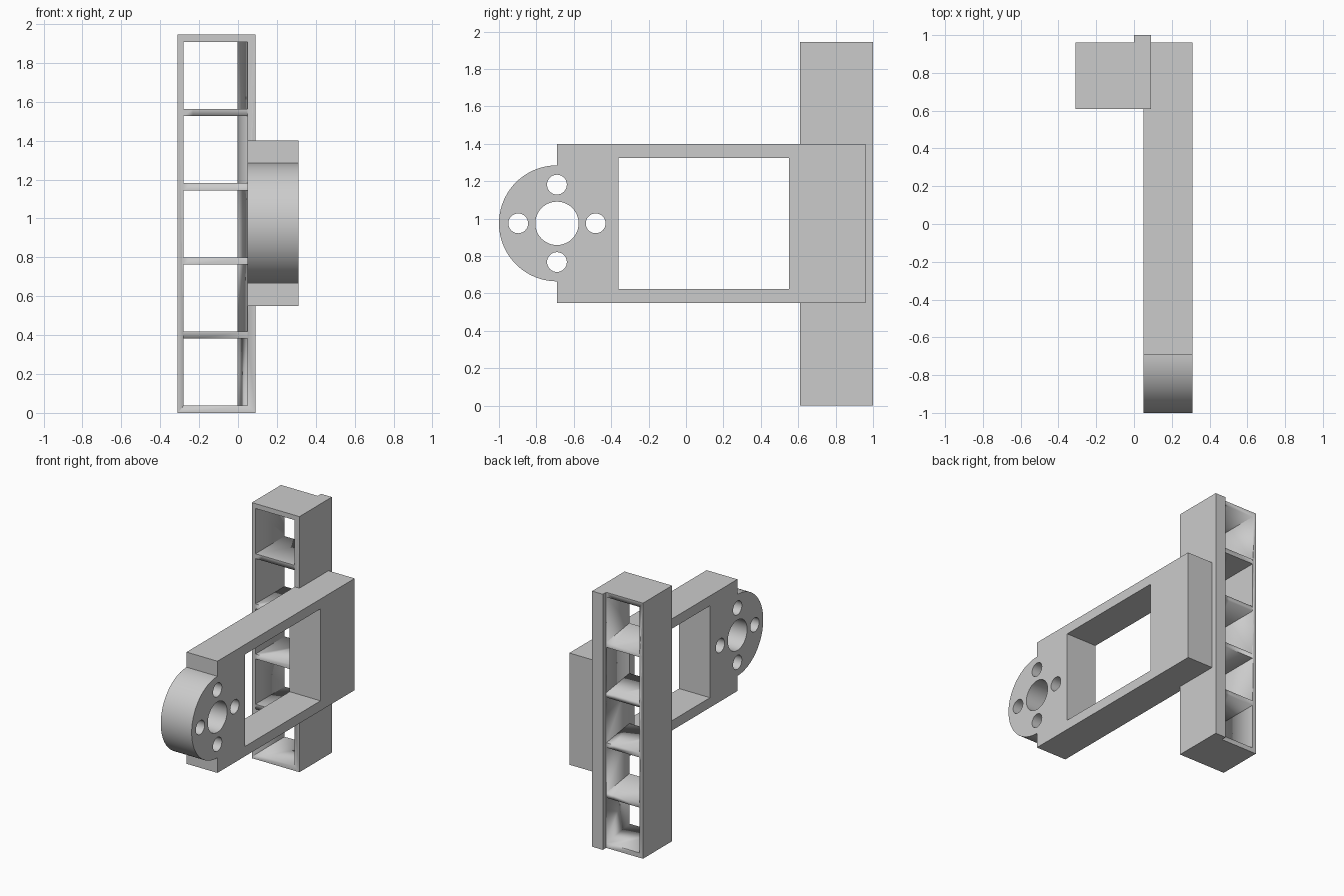
import bpy
from math import sin, cos, pi, radians

if "Cube" in bpy.data.objects:
    bpy.data.objects.remove(bpy.data.objects["Cube"])

grey = bpy.data.materials.new("light_grey")
grey.use_nodes = True
colour = (0.6, 0.6, 0.6, 1)
grey.diffuse_color = colour
grey.node_tree.nodes["Principled BSDF"].inputs["Base Color"].default_value = colour


def arc(cx, cy, r, start=0.0, end=2 * pi, n=48):
    closed = end - start >= 2 * pi
    steps = n if closed else n + 1
    return [(cx + r * cos(start + (end - start) * i / n),
             cy + r * sin(start + (end - start) * i / n)) for i in range(steps)]


def rect(x0, x1, y0, y1):
    return [(x0, y0), (x1, y0), (x1, y1), (x0, y1)]


def prism(name, loops, depth, location, rotation=(0, 0, 0)):
    """Extrude a flat outline, with holes, into a mesh centred on its depth."""
    curve = bpy.data.curves.new(name, "CURVE")
    curve.dimensions = "2D"
    curve.fill_mode = "BOTH"
    curve.extrude = depth / 2
    for loop in loops:
        spline = curve.splines.new("POLY")
        spline.points.add(len(loop) - 1)
        for point, (x, y) in zip(spline.points, loop):
            point.co = (x, y, 0, 1)
        spline.use_cyclic_u = True
    obj = bpy.data.objects.new(name, curve)
    bpy.context.collection.objects.link(obj)
    obj.location = location
    obj.rotation_euler = rotation
    bpy.ops.object.select_all(action="DESELECT")
    obj.select_set(True)
    bpy.context.view_layer.objects.active = obj
    bpy.ops.object.convert(target="MESH")
    obj = bpy.context.object
    # Weld the caps to the sides so the prism is a closed solid
    bpy.ops.object.mode_set(mode="EDIT")
    bpy.ops.mesh.select_all(action="SELECT")
    bpy.ops.mesh.remove_doubles(threshold=0.0001)
    bpy.ops.mesh.normals_make_consistent(inside=False)
    bpy.ops.object.mode_set(mode="OBJECT")
    obj.data.materials.clear()
    obj.data.materials.append(grey)
    bpy.ops.object.shade_smooth_by_angle(angle=radians(30))
    return obj


# Bracket plate: rounded nose, square window, and bearing and screw holes
nose_y, mid_z, nose_r = -0.69, 0.975, 0.31
low, high, back = 0.55, 1.40, 0.96
outline = [(nose_y, low), (back, low), (back, high), (nose_y, high)]
outline += arc(nose_y, mid_z, nose_r, pi / 2, 3 * pi / 2)
holes = [rect(-0.36, 0.55, 0.625, 1.325), arc(nose_y, mid_z, 0.116)]
for i in range(4):
    a = i * pi / 2
    holes.append(arc(nose_y + 0.207 * cos(a), mid_z + 0.207 * sin(a), 0.053, n=32))
prism("bracket_plate", [outline] + holes, 0.26, (0.18, 0, 0), (pi / 2, 0, pi / 2))

# Upright rail with a raised strip along its back edge
height, rib, bays = 1.945, 0.037, 5
front = 0.61
rail = prism("upright_rail",
             [[(-0.31, front), (0.09, front), (0.09, 1.0), (0, 1.0),
               (0, back), (-0.31, back)]],
             height, (0, 0, height / 2))

# Row of through openings, leaving ribs between; one side wall is tapered
pitch = (height - rib) / bays
for i in range(bays):
    cutter = prism("opening_cutter",
                   [[(-0.28, 0.51), (0.064, 0.51), (-0.016, 1.06), (-0.28, 1.06)]],
                   pitch - rib, (0, 0, rib + pitch * i + (pitch - rib) / 2))
    cutter.hide_render = True
    cut = rail.modifiers.new("opening", "BOOLEAN")
    cut.operation = "DIFFERENCE"
    cut.solver = "EXACT"
    cut.object = cutter
    bpy.context.view_layer.objects.active = rail
    bpy.ops.object.modifier_apply(modifier=cut.name)
    bpy.data.objects.remove(cutter)
